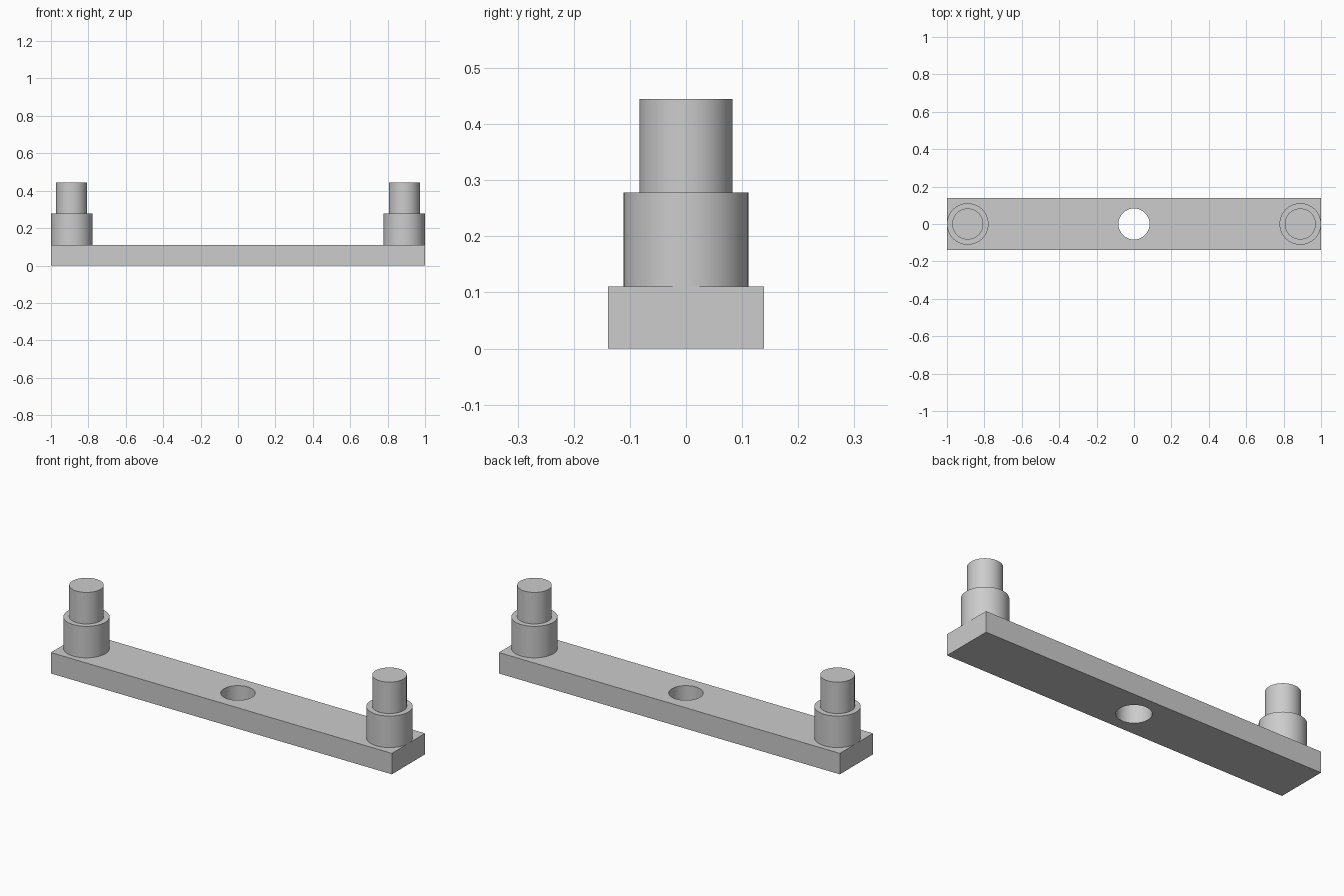
import bpy
import bmesh
import math
from mathutils import Matrix

if "Cube" in bpy.data.objects:
    bpy.data.objects.remove(bpy.data.objects["Cube"], do_unlink=True)

LENGTH, WIDTH, THICK = 2.0, 0.278, 0.111
COLLAR_R, COLLAR_TOP = 0.111, 0.278
PIN_R, PIN_TOP = 0.083, 0.445
SIDES = 64

grey = bpy.data.materials.new("plain grey")
grey.use_nodes = True
colour = (0.604, 0.604, 0.604, 1)
grey.diffuse_color = colour
grey.node_tree.nodes["Principled BSDF"].inputs["Base Color"].default_value = colour


def add_object(name, bm):
    bmesh.ops.recalc_face_normals(bm, faces=bm.faces)
    mesh = bpy.data.meshes.new(name)
    bm.to_mesh(mesh)
    bm.free()
    mesh.materials.append(grey)
    obj = bpy.data.objects.new(name, mesh)
    bpy.context.collection.objects.link(obj)
    return obj


def smooth(obj):
    bpy.ops.object.select_all(action="DESELECT")
    obj.select_set(True)
    bpy.context.view_layer.objects.active = obj
    bpy.ops.object.shade_smooth_by_angle(angle=math.radians(30))


def ring(bm, radius, z):
    angles = [math.tau * i / SIDES for i in range(SIDES)]
    return [bm.verts.new((radius * math.cos(a), radius * math.sin(a), z)) for a in angles]


def stepped_post(name, x):
    # Collar and narrower pin as one turned profile
    bm = bmesh.new()
    profile = [(COLLAR_R, THICK), (COLLAR_R, COLLAR_TOP), (PIN_R, COLLAR_TOP), (PIN_R, PIN_TOP)]
    rings = [ring(bm, r, z) for r, z in profile]
    for low, high in zip(rings, rings[1:]):
        for i in range(SIDES):
            j = (i + 1) % SIDES
            bm.faces.new((low[i], low[j], high[j], high[i]))
    bm.faces.new(rings[0][::-1])
    bm.faces.new(rings[-1])
    obj = add_object(name, bm)
    obj.location.x = x
    smooth(obj)


# Flat bar
bm = bmesh.new()
bmesh.ops.create_cube(bm, size=1, matrix=Matrix.Translation((0, 0, THICK / 2))
                      @ Matrix.Diagonal((LENGTH, WIDTH, THICK, 1)))
bar = add_object("base_bar", bm)

# Round hole through the middle of the bar
bm = bmesh.new()
bmesh.ops.create_cone(bm, cap_ends=True, segments=SIDES, radius1=PIN_R, radius2=PIN_R, depth=1)
cutter = add_object("hole_cutter", bm)
cutter.hide_render = True
cut = bar.modifiers.new("centre hole", "BOOLEAN")
cut.operation = "DIFFERENCE"
cut.solver = "EXACT"
cut.object = cutter
bpy.context.view_layer.objects.active = bar
bpy.ops.object.modifier_apply(modifier=cut.name)
bpy.data.objects.remove(cutter, do_unlink=True)
smooth(bar)

# Matching posts flush with each end
for name, side in (("left_post", 1), ("right_post", -1)):
    stepped_post(name, side * (LENGTH / 2 - COLLAR_R))
